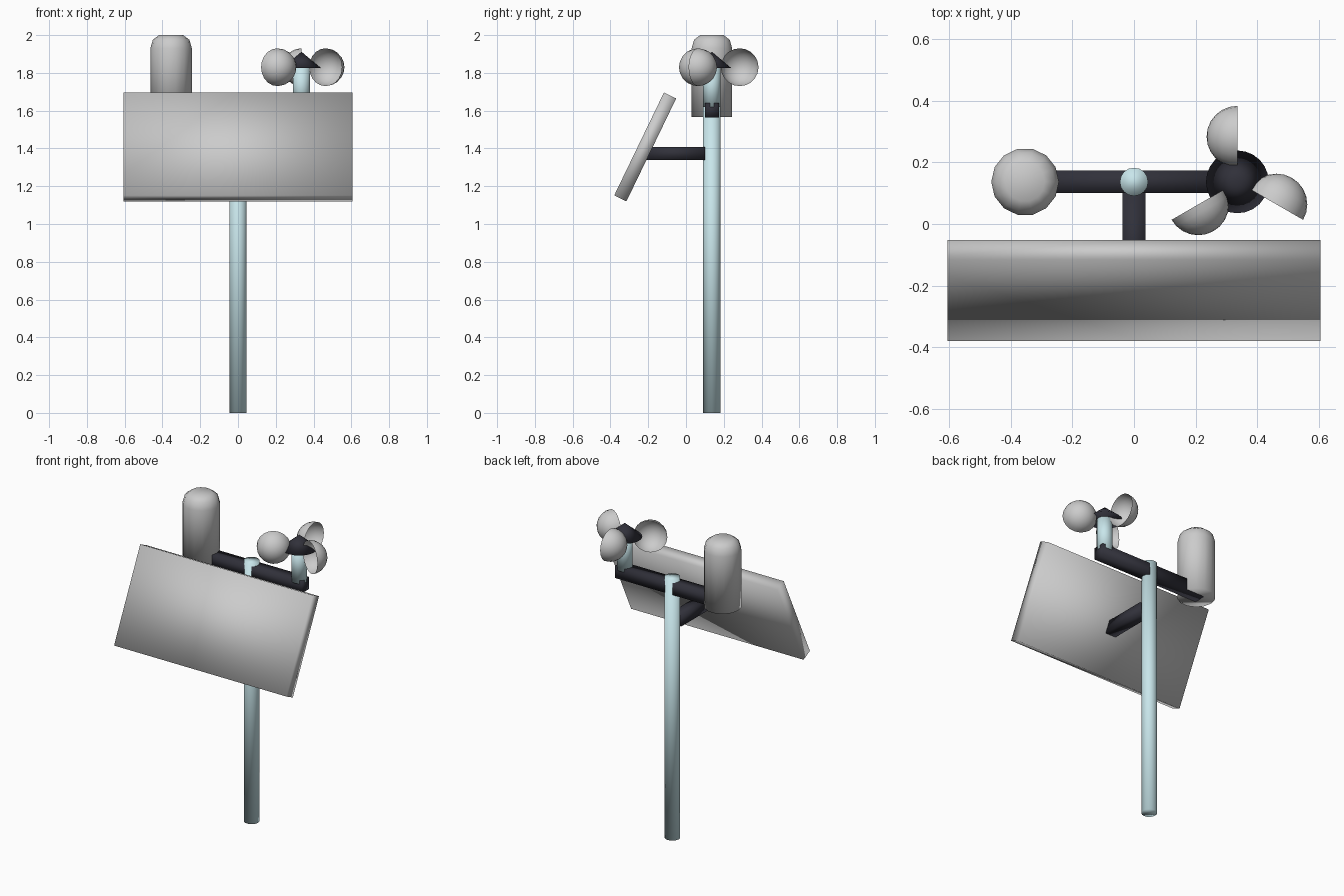
import bpy, bmesh
from math import radians, cos, sin, tau
from mathutils import Matrix, Vector

if "Cube" in bpy.data.objects:
    bpy.data.objects.remove(bpy.data.objects["Cube"])

Y = 0.137  # depth of the mast line


def material(name, color):
    m = bpy.data.materials.new(name)
    m.diffuse_color = color
    m.use_nodes = True
    m.node_tree.nodes["Principled BSDF"].inputs["Base Color"].default_value = m.diffuse_color
    return m


PALE = material("pale_blue", (0.58, 0.79, 0.83, 1))
DARK = material("dark", (0.03, 0.03, 0.042, 1))


def finish(bm, name, mat=None):
    bmesh.ops.recalc_face_normals(bm, faces=bm.faces)
    for f in bm.faces:
        f.smooth = True
    me = bpy.data.meshes.new(name)
    bm.to_mesh(me)
    bm.free()
    ob = bpy.data.objects.new(name, me)
    bpy.context.collection.objects.link(ob)
    if mat:
        me.materials.append(mat)
    return ob


def box(name, size, loc, mat=None, tilt=0):
    bm = bmesh.new()
    bmesh.ops.create_cube(bm, size=1, matrix=Matrix.Translation(loc)
                          @ Matrix.Rotation(tilt, 4, 'X')
                          @ Matrix.Diagonal((*size, 1)))
    return finish(bm, name, mat)


def turned(name, x, profile, n, mat=None):
    """Closed body of revolution around a vertical axis; profile is (radius, z)."""
    bm = bmesh.new()
    rings = []
    for r, z in profile:
        count = n if r > 0 else 1
        rings.append([bm.verts.new((x + r * cos(tau * i / n), Y + r * sin(tau * i / n), z))
                      for i in range(count)])
    for a, b in zip(rings, rings[1:]):
        for i in range(n):
            j = (i + 1) % n
            if len(b) == 1:
                bm.faces.new((a[i], a[j], b[0]))
            else:
                bm.faces.new((a[i], a[j], b[j], b[i]))
    for ring in (rings[0], rings[-1]):
        if len(ring) > 2:
            bm.faces.new(ring)
    return finish(bm, name, mat)


# mast and arms
turned("mast", 0, [(0.046, 0), (0.046, 1.66)], 16, PALE)
box("cross_arm", (0.76, 0.074, 0.076), (0, Y, 1.602), DARK)
box("panel_bracket", (0.074, 0.31, 0.07), (0, -0.055, 1.373), DARK)

# tilted solar panel
box("solar_panel", (1.214, 0.072, 0.605), (0, -0.216, 1.408), tilt=radians(-25.8))

# rain gauge with rounded top
turned("rain_gauge", -0.354,
       [(0.11, 1.567), (0.11, 1.93), (0.097, 1.975), (0.064, 2.0)], 14)

# wind meter: post, cone cap and three open cups
WX, CUP_Z = 0.336, 1.83
turned("wind_meter_post", WX, [(0.046, 1.62), (0.046, 1.84)], 16, PALE)
turned("wind_meter_cone", WX, [(0.102, 1.826), (0, 1.912)], 24, DARK)
for k in range(3):
    bm = bmesh.new()
    bmesh.ops.create_uvsphere(bm, u_segments=20, v_segments=12, radius=0.1)
    bmesh.ops.delete(bm, geom=[v for v in bm.verts if v.co.z < -0.001], context='VERTS')
    bm.transform(Matrix.Translation((WX, Y, CUP_Z))
                 @ Matrix.Rotation(tau * k / 3, 4, 'Z')
                 @ Matrix.Translation((0, 0.147, 0))
                 @ Matrix.Rotation(radians(-90), 4, 'Y'))
    finish(bm, f"wind_cup_{k + 1}")
